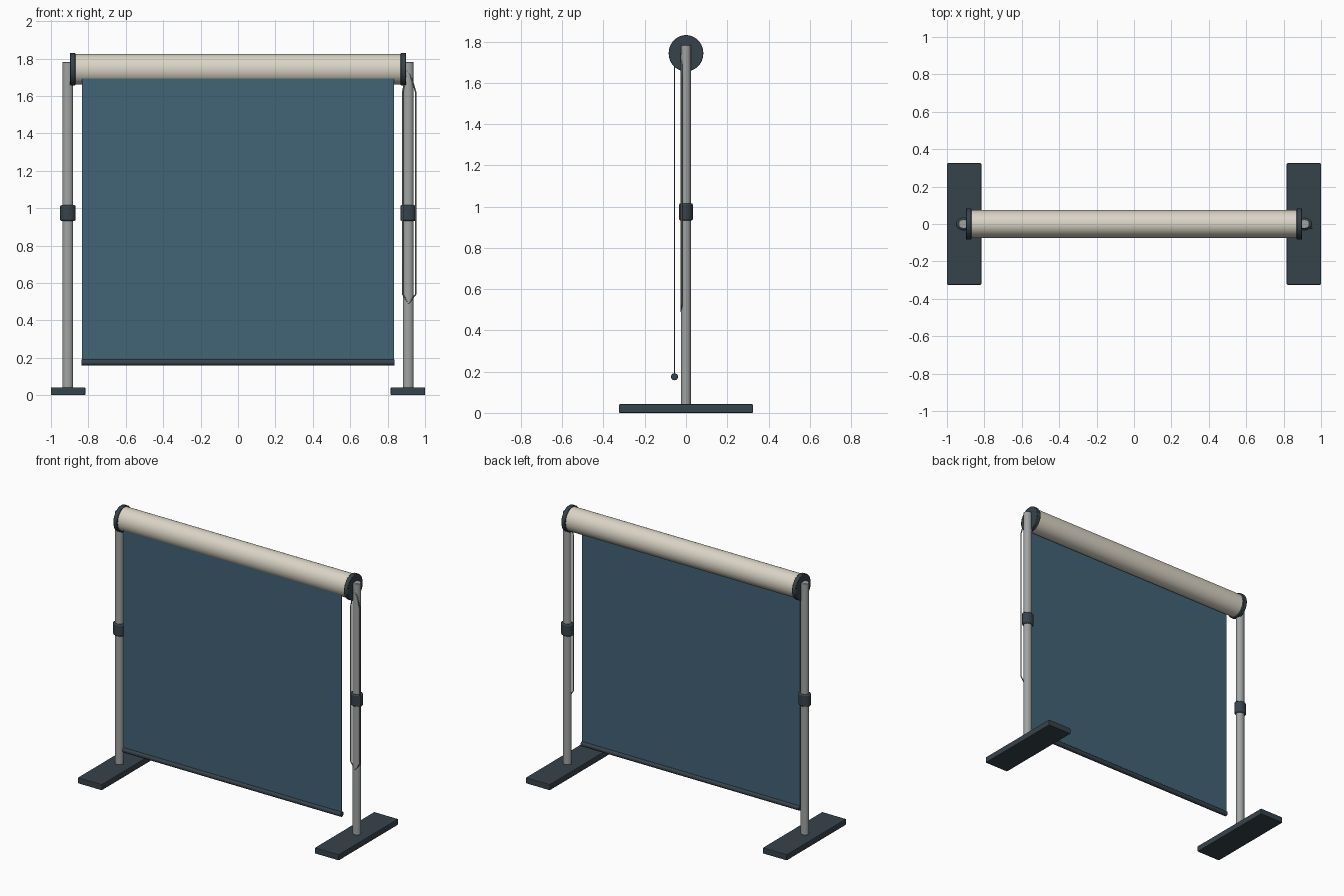
import bpy, math
from mathutils import Matrix

if "Cube" in bpy.data.objects:
    bpy.data.objects.remove(bpy.data.objects["Cube"])


def material(name, rgb):
    m = bpy.data.materials.new(name)
    m.diffuse_color = (*rgb, 1)
    m.use_nodes = True
    m.node_tree.nodes["Principled BSDF"].inputs["Base Color"].default_value = m.diffuse_color
    return m


CREAM = material("cream", (0.70, 0.66, 0.56))
BLUE = material("blue_fabric", (0.055, 0.125, 0.18))
DARK = material("dark_trim", (0.037, 0.055, 0.07))
GREY = material("pole_grey", (0.35, 0.37, 0.36))
CORD = material("cord_grey", (0.25, 0.25, 0.24))


def finish(ob, name, mat, bevel=0.0, segs=2):
    ob.name = name
    ob.data.materials.append(mat)
    if bevel:
        mod = ob.modifiers.new("bevel", 'BEVEL')
        mod.width, mod.segments, mod.limit_method = bevel, segs, 'ANGLE'
    return ob


def box(name, loc, size, mat, bevel=0.0):
    bpy.ops.mesh.primitive_cube_add(size=1, location=loc)
    ob = bpy.context.object
    ob.data.transform(Matrix.Diagonal((*size, 1)))
    return finish(ob, name, mat, bevel)


def rod(name, loc, rx, ry, length, mat, axis='Z', bevel=0.0, sides=32):
    """Elliptical cylinder; for axis X, rx is the z radius."""
    bpy.ops.mesh.primitive_cylinder_add(vertices=sides, radius=1, depth=1, location=loc)
    ob = bpy.context.object
    ob.data.transform(Matrix.Diagonal((rx, ry, length, 1)))
    if axis == 'X':
        ob.data.transform(Matrix.Rotation(math.pi / 2, 4, 'Y'))
    bpy.ops.object.shade_smooth_by_angle(angle=math.radians(35))
    return finish(ob, name, mat, bevel)


ROLL_Z = 1.743

# Stands: foot, pole, clamp collar and roller end cap on each side
for side, s in (("left", -1), ("right", 1)):
    box(f"{side}_foot", (s * 0.908, 0, 0.021), (0.184, 0.65, 0.042), DARK, 0.005)
    rod(f"{side}_pole", (s * 0.91, 0, 0.911), 0.029, 0.025, 1.742, GREY, bevel=0.003)
    rod(f"{side}_collar", (s * 0.91, 0, 0.974), 0.042, 0.034, 0.084, DARK, bevel=0.008)
    rod(f"{side}_end_cap", (s * 0.884, 0, ROLL_Z), 0.088, 0.084, 0.028, DARK, 'X', 0.003, 48)

# Roller housing
rod("roller", (0, 0, ROLL_Z), 0.081, 0.074, 1.745, CREAM, 'X', sides=48)

# Hanging fabric and weighted bottom bar
box("fabric", (0, -0.056, 0.94), (1.67, 0.006, 1.52), BLUE)
rod("bottom_bar", (0, -0.056, 0.175), 0.017, 0.017, 1.674, DARK, 'X', 0.002, 24)

# Pull cord loop beside the right pole
path = [(0.905, 1.74), (0.93, 1.69), (0.95, 1.62), (0.95, 0.54),
        (0.913, 0.49), (0.88, 0.54), (0.88, 1.62)]
curve = bpy.data.curves.new("pull_cord", 'CURVE')
curve.dimensions = '3D'
curve.bevel_depth = 0.004
curve.bevel_resolution = 2
sp = curve.splines.new('POLY')
sp.points.add(len(path) - 1)
for p, (x, z) in zip(sp.points, path):
    p.co = (x, -0.022, z, 1)
sp.use_cyclic_u = True
cord = bpy.data.objects.new("pull_cord", curve)
bpy.context.collection.objects.link(cord)
finish(cord, "pull_cord", CORD)
